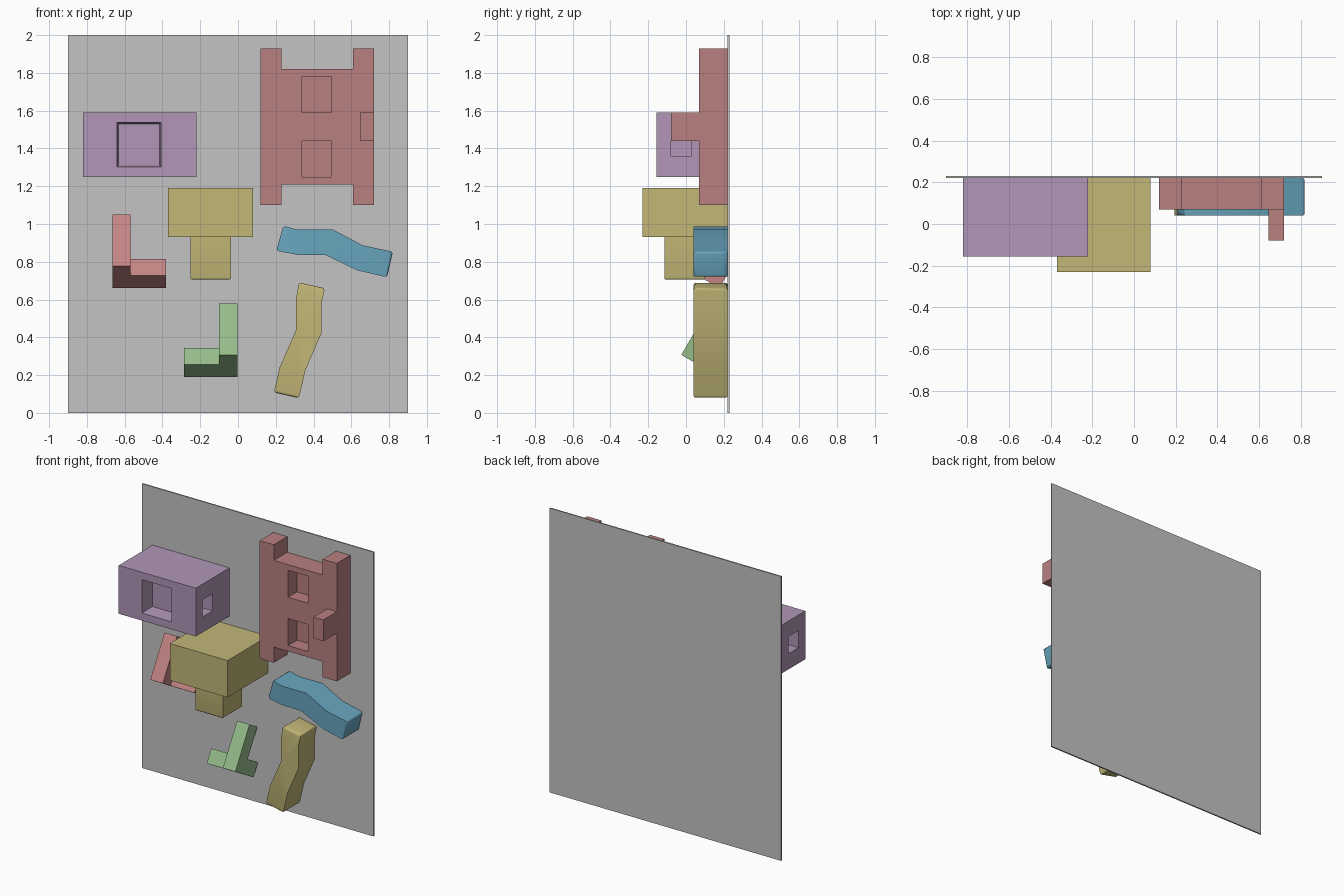
import bpy, bmesh, math
from mathutils import Matrix

if "Cube" in bpy.data.objects:
    bpy.data.objects.remove(bpy.data.objects["Cube"])


def material(name, r, g, b):
    lin = [((c / 255 + 0.055) / 1.055) ** 2.4 for c in (r, g, b)]
    m = bpy.data.materials.new(name)
    m.diffuse_color = (*lin, 1)
    m.use_nodes = True
    m.node_tree.nodes["Principled BSDF"].inputs["Base Color"].default_value = m.diffuse_color
    return m


GREY = material("panel grey", 196, 196, 196)
PURPLE = material("dusty purple", 177, 150, 183)
YELLOW = material("mustard yellow", 194, 183, 119)
RED = material("brick red", 185, 128, 128)
PINK = material("rose red", 196, 132, 132)
BLUE = material("sea blue", 104, 166, 191)
GREEN = material("leaf green", 150, 188, 139)


def finish(name, bm, mat):
    bmesh.ops.recalc_face_normals(bm, faces=bm.faces)
    me = bpy.data.meshes.new(name)
    bm.to_mesh(me)
    bm.free()
    ob = bpy.data.objects.new(name, me)
    bpy.context.collection.objects.link(ob)
    if mat:
        me.materials.append(mat)
    return ob


def box(name, x, y, z, mat=None, taper=0.0):
    """Box from (min, max) ranges; taper shrinks the back (+y) end."""
    bm = bmesh.new()
    bmesh.ops.create_cube(bm, size=1)
    for v in bm.verts:
        t = taper if v.co.y > 0 else 0
        v.co = [(a + b) / 2 + c * (b - a - k) for (a, b), c, k in
                zip((x, y, z), v.co, (2 * t, 0, 2 * t))]
    return finish(name, bm, mat)


def prism(name, pts, y, mat, ends=(), bevel=0.0):
    """Extrude an x-z outline along y; bevel the rims of the listed end sides."""
    bm = bmesh.new()
    front = [bm.verts.new((px, y[0], pz)) for px, pz in pts]
    back = [bm.verts.new((px, y[1], pz)) for px, pz in pts]
    bm.faces.new(front)
    bm.faces.new(back)
    n = len(pts)
    sides = [bm.faces.new((front[i], front[(i + 1) % n], back[(i + 1) % n], back[i]))
             for i in range(n)]
    if ends:
        rim = {e for i in ends for e in sides[i].edges}
        bmesh.ops.bevel(bm, geom=list(rim), offset=bevel, segments=3,
                        profile=0.5, affect='EDGES')
    return finish(name, bm, mat)


def combine(ob, other, operation='DIFFERENCE'):
    mod = ob.modifiers.new("bool", 'BOOLEAN')
    mod.object, mod.operation, mod.solver = other, operation, 'EXACT'
    bpy.context.view_layer.objects.active = ob
    bpy.ops.object.modifier_apply(modifier=mod.name)
    bpy.data.objects.remove(other)


def smooth(ob):
    bpy.ops.object.select_all(action='DESELECT')
    ob.select_set(True)
    bpy.context.view_layer.objects.active = ob
    bpy.ops.object.shade_smooth_by_angle(angle=math.radians(35))


# Back panel
box("wall_panel", (-0.9, 0.9), (0.22, 0.23), (0, 2), GREY)

# Purple block with a front pocket and a pocket in each side
block = box("pocket_block", (-0.82, -0.22), (-0.155, 0.22), (1.25, 1.59), PURPLE)
combine(block, box("cut", (-0.64, -0.408), (-0.156, -0.05), (1.303, 1.538), taper=0.008))
for x in ((-0.83, -0.72), (-0.32, -0.21)):
    combine(block, box("cut", x, (-0.08, 0.03), (1.36, 1.48)))

# Red H-shaped hold with two pockets and a peg
outline = [(0.12, 1.10), (0.23, 1.10), (0.23, 1.21), (0.61, 1.21), (0.61, 1.10), (0.72, 1.10),
           (0.72, 1.93), (0.61, 1.93), (0.61, 1.82), (0.23, 1.82), (0.23, 1.93), (0.12, 1.93)]
frame = prism("h_frame", outline, (0.07, 0.22), RED)
for z in ((1.25, 1.44), (1.59, 1.78)):
    combine(frame, box("cut", (0.34, 0.495), (0.06, 0.17), z))
box("frame_peg", (0.645, 0.72), (-0.08, 0.07), (1.44, 1.59), RED)

# Yellow block with a smaller rounded block below
box("ledge_block", (-0.37, 0.08), (-0.23, 0.22), (0.93, 1.19), YELLOW)
stem = box("ledge_stem", (-0.252, -0.037), (-0.115, 0.10), (0.705, 0.935), YELLOW)
bm = bmesh.new()
bm.from_mesh(stem.data)
low = [e for e in bm.edges if all(v.co.z < 0.8 for v in e.verts)]
bmesh.ops.bevel(bm, geom=low, offset=0.012, segments=3, profile=0.5, affect='EDGES')
bm.to_mesh(stem.data)
bm.free()
smooth(stem)


# Tilted corner pieces: a crossbar with an upright in front of one end
def corner(name, x0, z0, side, mat):
    def xs(length):
        return tuple(sorted((x0, x0 + side * length)))
    ob = box(name, xs(0.283), (0.1, 0.233), (0, 0.1), mat)
    combine(ob, box("upright", xs(0.097), (0, 0.1), (0, 0.315), mat), 'UNION')
    ob.data.transform(Matrix.Translation((0, -0.025, z0)) @
                      Matrix.Rotation(math.radians(-30), 4, 'X'))


corner("left_corner_piece", -0.665, 0.777, 1, PINK)
corner("lower_corner_piece", -0.003, 0.307, -1, GREEN)

# Bent bars with rounded ends
smooth(prism("upper_bent_bar",
             [(0.24, 0.99), (0.315, 0.97), (0.504, 0.97), (0.66, 0.887), (0.82, 0.853),
              (0.789, 0.718), (0.63, 0.755), (0.464, 0.835), (0.315, 0.837), (0.203, 0.858)],
             (0.04, 0.22), BLUE, ends=(4, 9), bevel=0.014))
smooth(prism("lower_bent_bar",
             [(0.322, 0.69), (0.46, 0.66), (0.443, 0.586), (0.443, 0.425), (0.357, 0.227),
              (0.323, 0.078), (0.19, 0.108), (0.22, 0.24), (0.307, 0.438), (0.307, 0.60)],
             (0.04, 0.22), YELLOW, ends=(0, 5), bevel=0.014))
